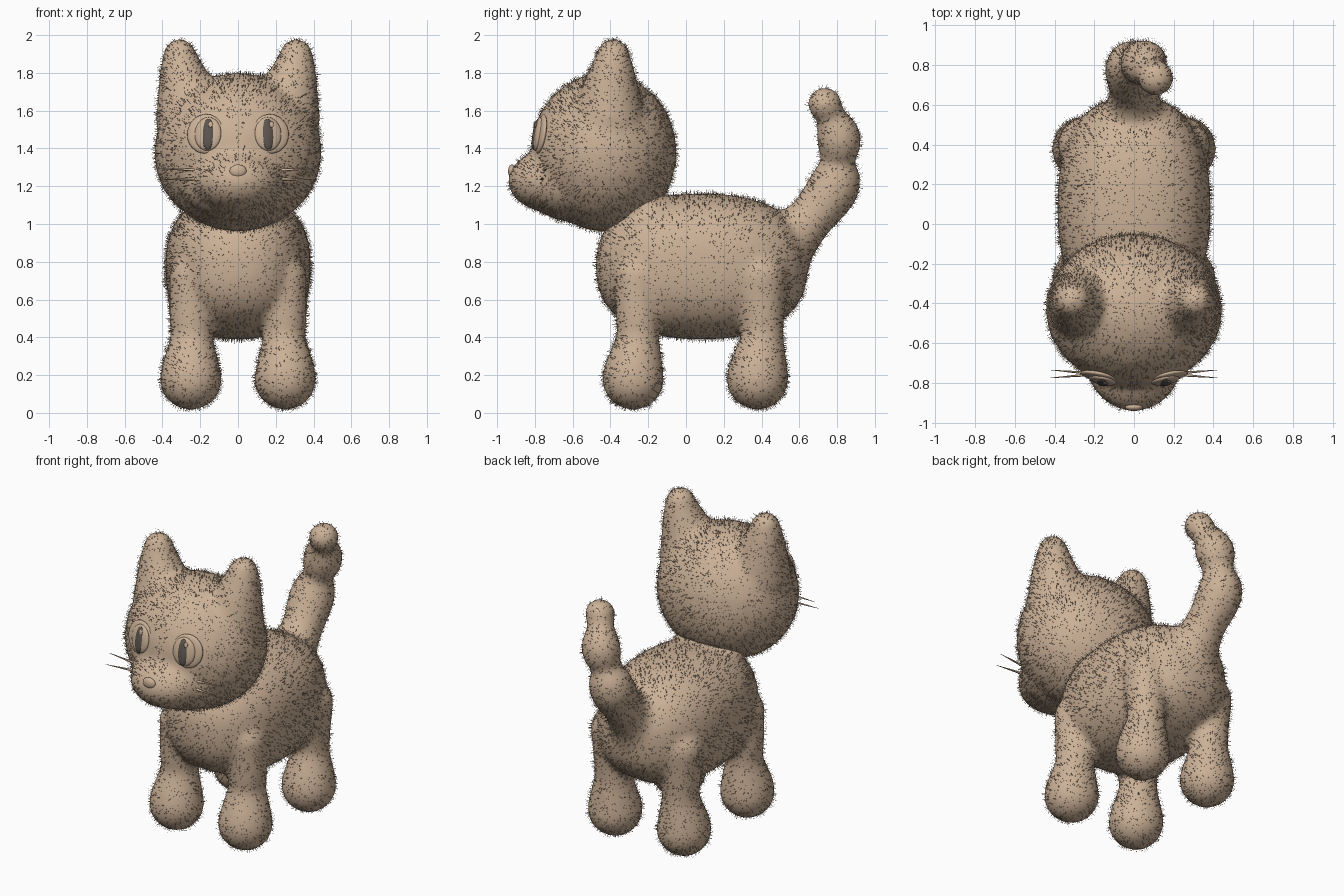
import bpy, bmesh, math, random
from mathutils import Vector, Matrix

random.seed(4)
cube = bpy.data.objects.get("Cube")
if cube:
    bpy.data.objects.remove(cube)


def material(name, rgb):
    m = bpy.data.materials.new(name)
    m.use_nodes = True
    m.diffuse_color = (*rgb, 1)
    node = m.node_tree.nodes["Principled BSDF"]
    node.inputs["Base Color"].default_value = (*rgb, 1)
    node.inputs["Roughness"].default_value = 0.8
    return m


TAN = material("tan", (0.60, 0.44, 0.31))
DARK = material("dark_grey_brown", (0.11, 0.093, 0.078))


def finish(bm, name, mat):
    mesh = bpy.data.meshes.new(name)
    bm.to_mesh(mesh)
    bm.free()
    mesh.materials.append(mat)
    for p in mesh.polygons:
        p.use_smooth = True
    ob = bpy.data.objects.new(name, mesh)
    bpy.context.collection.objects.link(ob)
    return ob


def blob(bm, centre, radii, power=2.0, rot=Matrix()):
    """Ellipsoid; a power above 2 makes it boxier."""
    verts = bmesh.ops.create_icosphere(bm, subdivisions=4 if power > 2 else 3, radius=1)["verts"]
    for v in verts:
        n = v.co.normalized()
        n /= sum(abs(c) ** power for c in n) ** (1 / power)
        v.co = rot @ Vector(a * r for a, r in zip(n, radii)) + Vector(centre)


def limb(bm, points, steps=5):
    """Rounded limb swept through (x, y, z, radius) points."""
    pts = [Vector(p) for p in points]
    pts = [pts[0]] + pts + [pts[-1]]
    for a, b, c, d in zip(pts, pts[1:], pts[2:], pts[3:]):
        for i in range(steps + 1):
            t = i / steps
            q = b + 0.5 * t * (c - a + t * (2 * a - 5 * b + 4 * c - d + t * (3 * (b - c) + d - a)))
            blob(bm, q[:3], (q[3],) * 3)


def melt(ob, iterations):
    """Fuse the overlapping pieces into one soft skin."""
    rm = ob.modifiers.new("fuse", "REMESH")
    rm.mode = "VOXEL"
    rm.voxel_size = 0.018
    rm.use_smooth_shade = True
    sm = ob.modifiers.new("soften", "SMOOTH")
    sm.factor = 0.5
    sm.iterations = iterations


# Body with neck, four legs and tail
bm = bmesh.new()
blob(bm, (0, 0.083, 0.775), (0.385, 0.56, 0.385), 2.4)
blob(bm, (0, -0.25, 1.08), (0.24, 0.2, 0.1))
for side in (-1, 1):
    for y, thigh in ((-0.28, 0.12), (0.378, 0.14)):
        limb(bm, [(side * 0.25, y, 0.18, 0.165), (side * 0.25, y + 0.005, 0.23, 0.155),
                  (side * 0.245, y + 0.025, 0.39, 0.116), (side * 0.245, y + 0.025, 0.52, 0.12),
                  (side * 0.245, y + 0.02, 0.72, thigh)])
limb(bm, [(0, 0.42, 0.82, 0.24), (0, 0.52, 0.9, 0.17), (0, 0.65, 1.02, 0.125),
          (-0.01, 0.785, 1.2, 0.136), (0.02, 0.8, 1.33, 0.088), (0.05, 0.81, 1.45, 0.119),
          (0.08, 0.77, 1.56, 0.08), (0.11, 0.735, 1.635, 0.091)])
body = finish(bm, "body", TAN)
melt(body, 14)

# Head with muzzle and ears
bm = bmesh.new()
HEAD, HEAD_R = Vector((0, -0.435, 1.38)), Vector((0.447, 0.388, 0.422))
blob(bm, HEAD, HEAD_R)
blob(bm, (0, -0.672, 1.228), (0.25, 0.273, 0.178))
blob(bm, (0, -0.6, 1.22), (0.31, 0.25, 0.21))
for side in (-1, 1):
    limb(bm, [(side * 0.24, -0.41, 1.56, 0.195), (side * 0.272, -0.4, 1.7, 0.152),
              (side * 0.298, -0.39, 1.81, 0.115), (side * 0.308, -0.385, 1.895, 0.087)])
head = finish(bm, "head", TAN)
melt(head, 14)

# Eyes: lid, eyeball, pupil and glint as nested lenses
bald = [(Vector((0, -0.92, 1.28)), 0.06)]
for side, word in ((1, "left"), (-1, "right")):
    rot = Matrix.Rotation(side * math.radians(12), 4, "Z") @ Matrix.Rotation(-0.16, 4, "X")
    p = Vector((side * 0.157, -0.776, 1.478))
    bald.append((p, 0.13))
    layers = (("eyelid", (0.016, 0.004, 0), (0.1, 0.02, 0.106), TAN),
              ("eyeball", (0, -0.01, -0.003), (0.072, 0.02, 0.09), TAN),
              ("pupil", (-0.003, -0.019, -0.006), (0.034, 0.016, 0.083), DARK),
              ("glint", (side * 0.017, -0.031, 0.045), (0.012, 0.005, 0.017), TAN))
    for part, offset, radii, mat in layers:
        bm = bmesh.new()
        blob(bm, p + rot @ Vector((side * offset[0], *offset[1:])), radii, rot=rot)
        finish(bm, word + "_" + part, mat)

    # Whiskers
    for z, y in ((1.285, -0.735), (1.24, -0.775)):
        a, b = Vector((side * 0.18, -0.755, z)), Vector((side * 0.42, y, z + (z - 1.26) * 0.3))
        bm = bmesh.new()
        bmesh.ops.create_cone(bm, segments=8, radius1=0.01, radius2=0.001, depth=(b - a).length,
                              matrix=Matrix.Translation((a + b) / 2)
                              @ (b - a).to_track_quat("Z", "Y").to_matrix().to_4x4())
        finish(bm, word + "_whisker", TAN)

# Nose
bm = bmesh.new()
blob(bm, (0, -0.922, 1.28), (0.045, 0.02, 0.035))
finish(bm, "nose", TAN)


# Short fur: slim flat blades scattered evenly over the skin
def fur(ob, name, count):
    evaluated = ob.evaluated_get(bpy.context.evaluated_depsgraph_get())
    skin = evaluated.to_mesh()
    skin.calc_loop_triangles()
    tris = list(skin.loop_triangles)
    verts = []
    for t in random.choices(tris, weights=[t.area for t in tris], k=count):
        a, b, c = (skin.vertices[i].co for i in t.vertices)
        r, s = math.sqrt(random.random()), random.random()
        p = a * (1 - r) + b * (r * (1 - s)) + c * (r * s)
        if any((p - centre).length < radius for centre, radius in bald):
            continue
        jitter = Vector(random.uniform(-1, 1) for _ in range(3))
        n = Vector(t.normal)
        across = n.cross(jitter).normalized() * 0.0013
        tip = p + (n + jitter * 0.18).normalized() * random.uniform(0.01, 0.03)
        tip.z = max(tip.z, 0)
        verts += [p - across, p + across, tip]
    evaluated.to_mesh_clear()
    mesh = bpy.data.meshes.new(name)
    mesh.from_pydata(verts, [], [(i, i + 1, i + 2) for i in range(0, len(verts), 3)])
    mesh.materials.append(TAN)
    bpy.context.collection.objects.link(bpy.data.objects.new(name, mesh))


bpy.context.view_layer.update()
fur(body, "body_fur", 14000)
fur(head, "head_fur", 9000)
